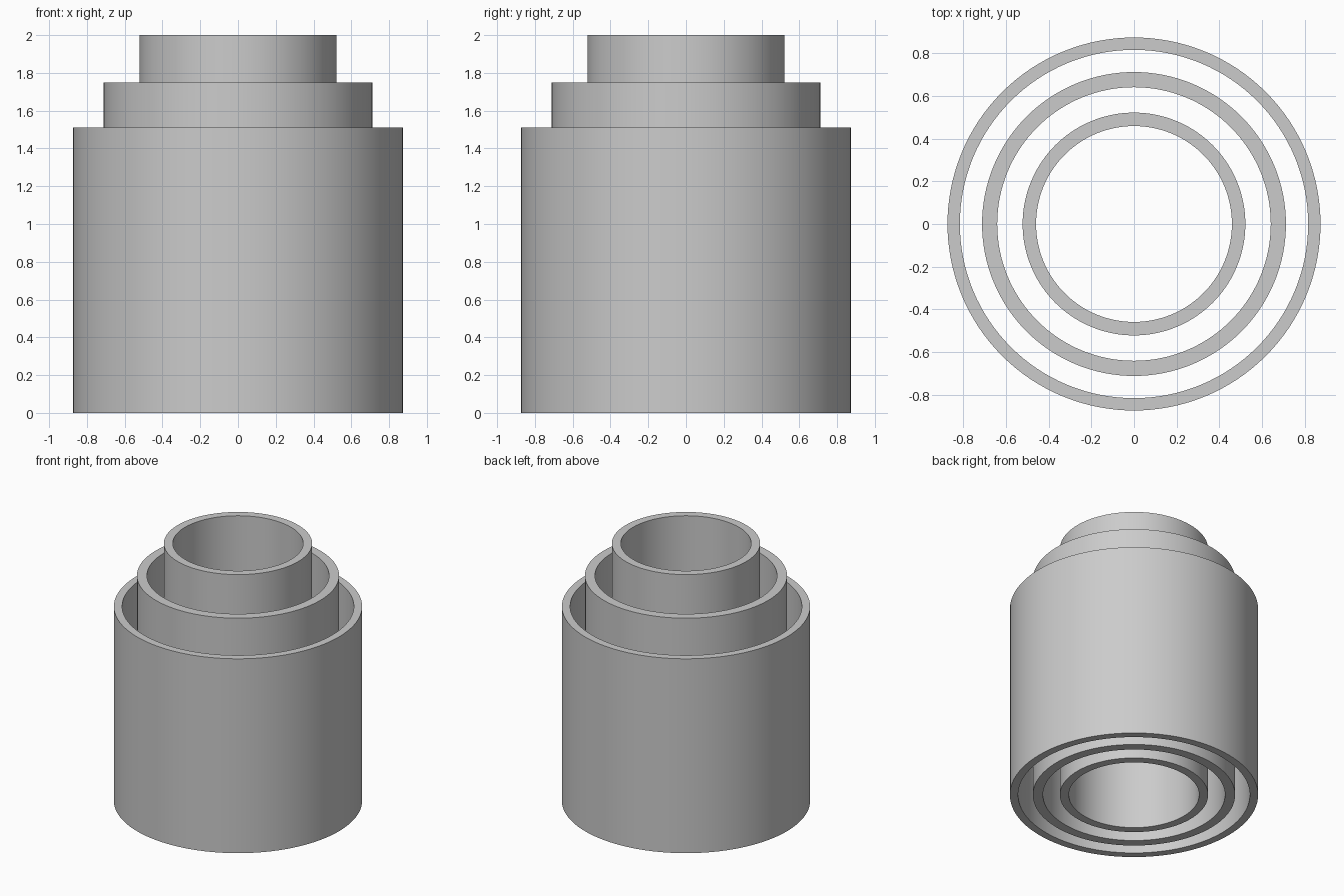
import bpy, bmesh, math

if "Cube" in bpy.data.objects:
    bpy.data.objects.remove(bpy.data.objects["Cube"])

SEGMENTS = 128

grey = bpy.data.materials.new("plain grey")
grey.diffuse_color = (0.6, 0.6, 0.6, 1.0)
grey.use_nodes = True
grey.node_tree.nodes["Principled BSDF"].inputs["Base Color"].default_value = grey.diffuse_color


def tube(name, outer, inner, height):
    """Open-ended pipe: a rectangular wall section spun around z."""
    section = [(inner, 0), (outer, 0), (outer, height), (inner, height)]
    bm = bmesh.new()
    rings = []
    for i in range(SEGMENTS):
        a = 2 * math.pi * i / SEGMENTS
        rings.append([bm.verts.new((r * math.cos(a), r * math.sin(a), z))
                      for r, z in section])
    for i, ring in enumerate(rings):
        nxt = rings[(i + 1) % SEGMENTS]
        for j in range(4):
            k = (j + 1) % 4
            bm.faces.new((ring[j], nxt[j], nxt[k], ring[k]))
    bmesh.ops.recalc_face_normals(bm, faces=bm.faces)
    mesh = bpy.data.meshes.new(name)
    bm.to_mesh(mesh)
    bm.free()
    mesh.materials.append(grey)
    obj = bpy.data.objects.new(name, mesh)
    bpy.context.collection.objects.link(obj)
    # smooth walls, crisp rims
    bpy.ops.object.select_all(action='DESELECT')
    obj.select_set(True)
    bpy.context.view_layer.objects.active = obj
    bpy.ops.object.shade_smooth_by_angle(angle=math.radians(30))
    return obj


# Three nested sleeves, taller towards the centre
tube("outer_sleeve", 0.874, 0.816, 1.51)
tube("middle_sleeve", 0.712, 0.641, 1.75)
tube("inner_sleeve", 0.522, 0.459, 2.0)
